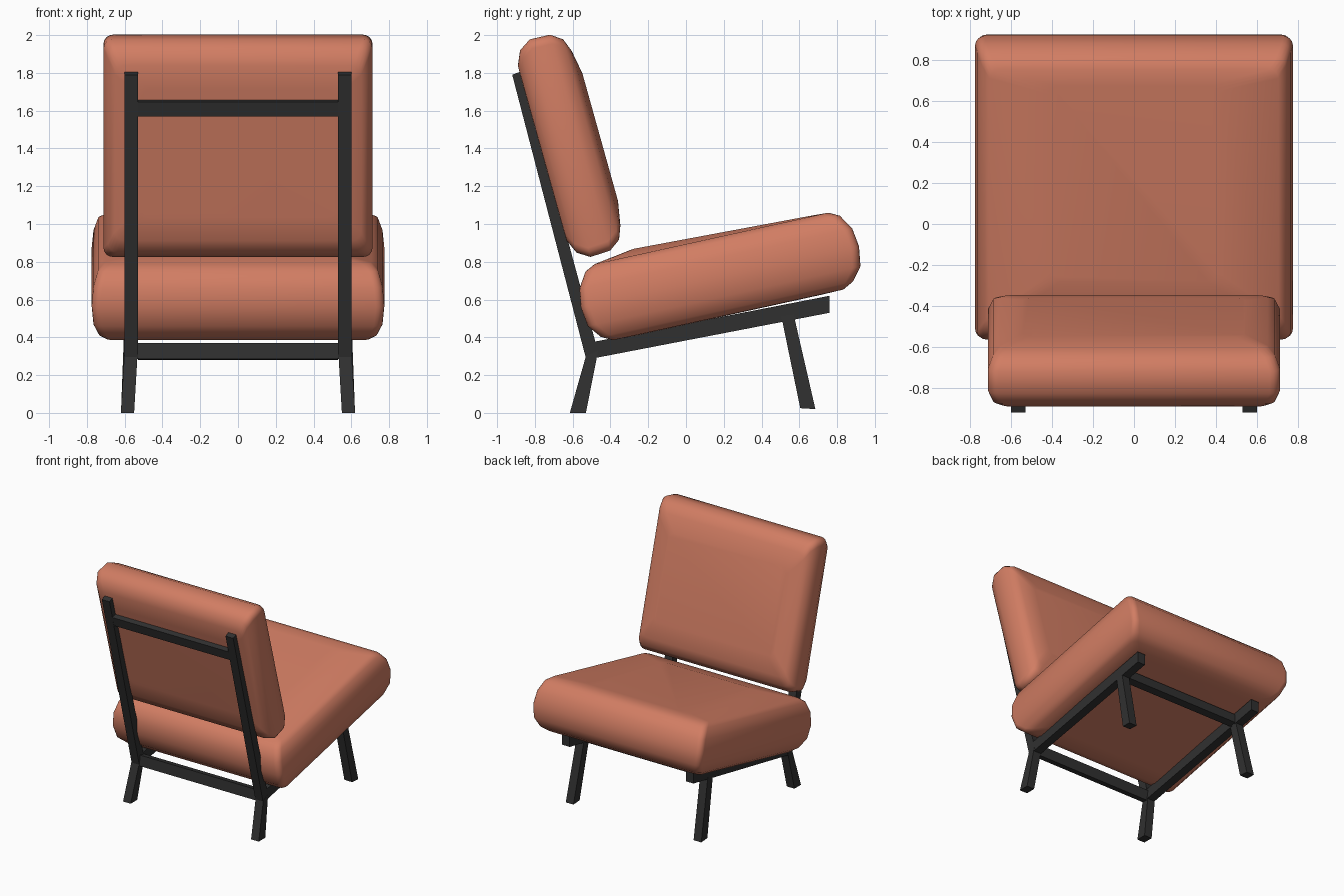
import bpy, bmesh, math
from mathutils import Vector

cube = bpy.data.objects.get("Cube")
if cube:
    bpy.data.objects.remove(cube, do_unlink=True)


def material(name, rgb):
    m = bpy.data.materials.new(name)
    m.use_nodes = True
    m.diffuse_color = (*rgb, 1)
    m.node_tree.nodes["Principled BSDF"].inputs["Base Color"].default_value = (*rgb, 1)
    return m


FABRIC = material("terracotta fabric", (0.64, 0.205, 0.125))
METAL = material("charcoal frame", (0.03, 0.03, 0.03))


def finish(name, bm, mat, smooth=False):
    bmesh.ops.recalc_face_normals(bm, faces=bm.faces)
    mesh = bpy.data.meshes.new(name)
    bm.to_mesh(mesh)
    bm.free()
    mesh.materials.append(mat)
    for p in mesh.polygons:
        p.use_smooth = smooth
    obj = bpy.data.objects.new(name, mesh)
    bpy.context.collection.objects.link(obj)
    return obj


def cushion(name, along, normal, u_range, half_x, radius, rings):
    """Stack of rounded rectangles; ring = (inset low, inset high, inset side, height low, height high)."""
    bm = bmesh.new()
    loops = []
    for lo, hi, side, w_lo, w_hi in rings:
        u0, u1, hx = u_range[0] + lo, u_range[1] - hi, half_x - side
        corners = [(hx, u1), (-hx, u1), (-hx, u0), (hx, u0)]
        loop = []
        for k, (cx, cu) in enumerate(corners):
            cx -= math.copysign(radius, cx)
            cu += radius if k > 1 else -radius
            for s in range(5):
                a = math.pi / 2 * (k + s / 4)
                x, u = cx + radius * math.cos(a), cu + radius * math.sin(a)
                w = w_lo + (w_hi - w_lo) * (u - u0) / (u1 - u0)
                loop.append(bm.verts.new(Vector((x, 0, 0)) + along * u + normal * w))
        loops.append(loop)
    for a, b in zip(loops, loops[1:]):
        for i in range(len(a)):
            j = (i + 1) % len(a)
            bm.faces.new((a[i], a[j], b[j], b[i]))
    bm.faces.new(loops[0])
    bm.faces.new(loops[-1])
    return finish(name, bm, FABRIC, True)


def even(inset, side, w):
    return (inset, inset, side, w, w)


def prism(name, profile, x0, x1, splay=None):
    """Extrude a (y, z) profile from x0 to x1; splay shifts x by height."""
    bm = bmesh.new()
    shift = splay or (lambda z: 0)
    sides = [[bm.verts.new((x + shift(z), y, z)) for y, z in profile] for x in (x0, x1)]
    n = len(profile)
    for i in range(n):
        j = (i + 1) % n
        bm.faces.new((sides[0][i], sides[0][j], sides[1][j], sides[1][i]))
    for s in sides:
        bm.faces.new(s)
    return finish(name, bm, METAL)


# Seat cushion, with a low crown towards the backrest
tilt = math.radians(12.4)
cushion("seat_cushion",
        Vector((0, math.cos(tilt), math.sin(tilt))),
        Vector((0, -math.sin(tilt), math.cos(tilt))),
        (-0.424, 1.084), 0.775, 0.045,
        [even(0.25, 0.2, 0.457), even(0.13, 0.075, 0.459), even(0.07, 0.04, 0.49),
         even(0.015, 0.01, 0.56), even(0, 0, 0.665), even(0.015, 0.01, 0.765),
         even(0.065, 0.035, 0.845), even(0.12, 0.07, 0.873),
         (0.337, 0.2, 0.37, 0.908, 0.877)])

# Back cushion, leaning along the posts
lean = math.radians(15.6)
cushion("back_cushion",
        Vector((0, -math.sin(lean), math.cos(lean))),
        Vector((0, math.cos(lean), math.sin(lean))),
        (0.928, 2.13), 0.712, 0.05,
        [even(0.25, 0.2, -0.365), even(0.12, 0.06, -0.363), even(0.045, 0.025, -0.33),
         even(0.003, 0, -0.265), even(0.008, 0, -0.155), even(0.05, 0.025, -0.095),
         even(0.12, 0.06, -0.068), even(0.25, 0.17, -0.045)])

# Frame sides: post, seat rail and splayed legs, mirrored left and right
INNER, OUTER = 0.53, 0.60
for label, s in (("left", 1), ("right", -1)):
    a, b = s * INNER, s * OUTER
    splay = lambda z, s=s: s * 0.02 * max(0, 1 - z / 0.34)
    prism(label + "_back_post",
          [(-0.92, 1.79), (-0.868, 1.81), (-0.47, 0.34), (-0.53, 0.29)], a, b)
    prism(label + "_seat_rail",
          [(-0.51, 0.285), (0.76, 0.53), (0.76, 0.62), (-0.51, 0.372)], a, b)
    prism(label + "_rear_leg",
          [(-0.615, 0), (-0.53, 0), (-0.465, 0.33), (-0.53, 0.30)], a, b, splay)
    prism(label + "_front_leg",
          [(0.605, 0.025), (0.685, 0.02), (0.57, 0.52), (0.505, 0.51)], a, b, splay)

# Cross bars joining the two sides
for label, profile in (
        ("rear_seat_bar", [(-0.53, 0.285), (-0.48, 0.28), (-0.465, 0.36), (-0.52, 0.37)]),
        ("front_seat_bar", [(0.51, 0.49), (0.57, 0.50), (0.57, 0.57), (0.51, 0.56)]),
        ("upper_back_bar", [(-0.862, 1.57), (-0.808, 1.585), (-0.83, 1.66), (-0.882, 1.645)])):
    prism(label, profile, -INNER, INNER)
